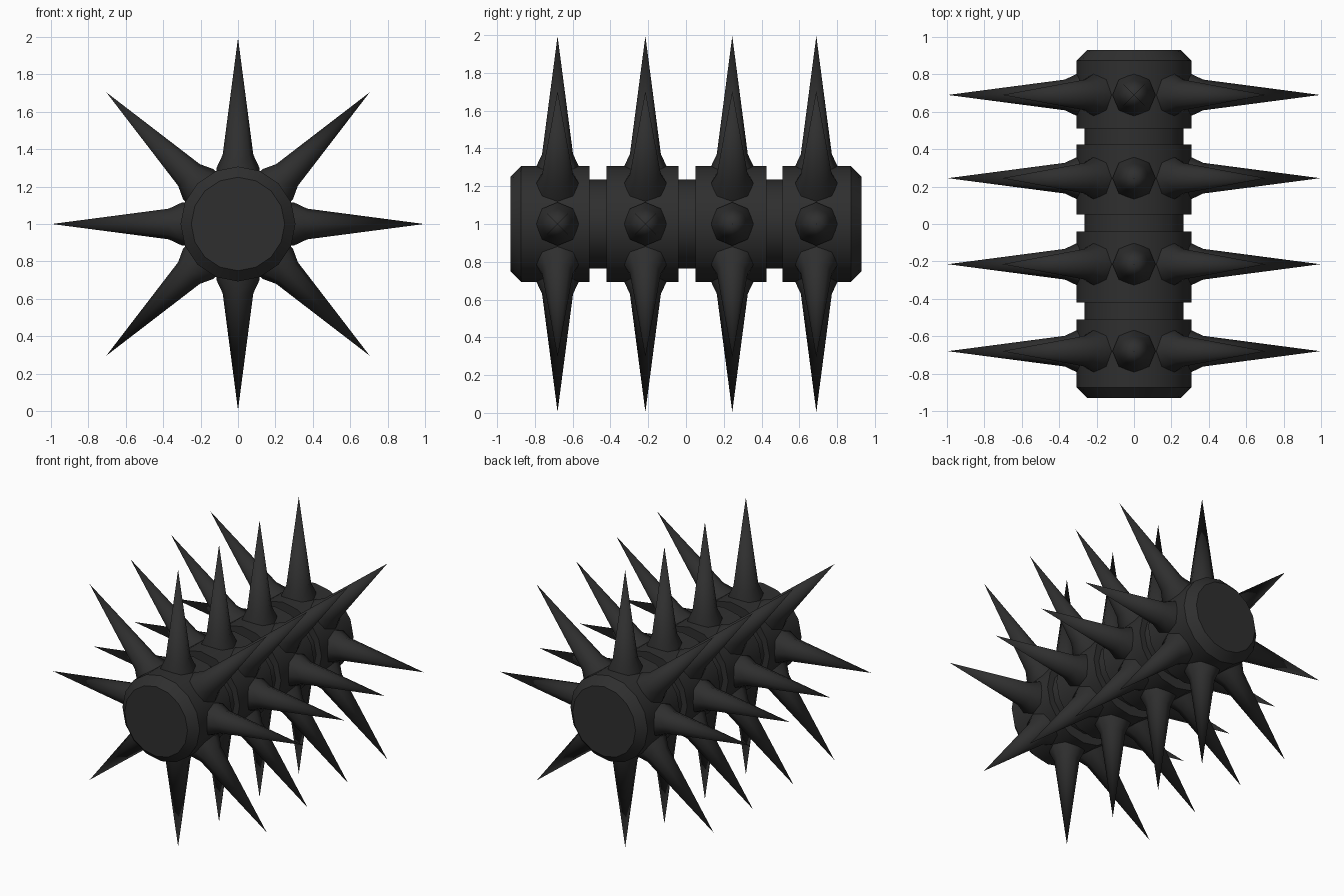
import bpy, bmesh, math
from mathutils import Matrix

if "Cube" in bpy.data.objects:
    bpy.data.objects.remove(bpy.data.objects["Cube"])

black = bpy.data.materials.new("matte black")
black.diffuse_color = (0.028, 0.028, 0.028, 1)
black.use_nodes = True
black.node_tree.nodes["Principled BSDF"].inputs["Base Color"].default_value = black.diffuse_color


def lathe(name, profile, sides, matrix, smooth, twist=0.0):
    """Revolve (radius, height) points about local z; zero radius makes a tip."""
    bm = bmesh.new()
    rings = []
    for r, h in profile:
        if r == 0:
            rings.append([bm.verts.new((0, 0, h))])
            continue
        rings.append([bm.verts.new((r * math.cos(a), r * math.sin(a), h))
                      for a in (twist + 2 * math.pi * i / sides for i in range(sides))])
    for lo, hi in zip(rings, rings[1:]):
        for i in range(sides):
            j = (i + 1) % sides
            if len(hi) == 1:
                bm.faces.new((lo[i], lo[j], hi[0]))
            else:
                bm.faces.new((lo[i], lo[j], hi[j], hi[i]))
    for ring in (rings[0], rings[-1]):
        if len(ring) > 1:
            bm.faces.new(ring)
    bmesh.ops.transform(bm, matrix=matrix, verts=bm.verts)
    bmesh.ops.recalc_face_normals(bm, faces=bm.faces)
    mesh = bpy.data.meshes.new(name)
    bm.to_mesh(mesh)
    bm.free()
    mesh.materials.append(black)
    ob = bpy.data.objects.new(name, mesh)
    bpy.context.collection.objects.link(ob)
    bpy.ops.object.select_all(action='DESELECT')
    ob.select_set(True)
    bpy.context.view_layer.objects.active = ob
    bpy.ops.object.shade_smooth_by_angle(angle=math.radians(smooth))
    return ob


# local z becomes world y, at the height of the axle
along_y = Matrix.Translation((0, 0, 1)) @ Matrix.Rotation(-math.pi / 2, 4, 'X')

# Inner core seen in the grooves, slightly flattened
lathe("core", [(0.265, -0.85), (0.265, 0.85)], 16,
      along_y @ Matrix.Diagonal((1, 0.89, 1, 1)), 30)

# Four drums, the outer two with chamfered ends
R, CAP = 0.307, 0.25
drums = [
    ("front_drum", [(CAP, -0.93), (R, -0.873), (R, -0.51)]),
    ("front_middle_drum", [(R, -0.42), (R, -0.04)]),
    ("back_middle_drum", [(R, 0.05), (R, 0.425)]),
    ("back_drum", [(R, 0.51), (R, 0.873), (CAP, 0.93)]),
]
for name, profile in drums:
    lathe(name, profile, 16, along_y, 30)

# Rings of eight flared spikes, one ring on each drum
spike = [(0.115, 0.2), (0.115, 0.3), (0.082, 0.37), (0, 0.995)]
for row, y in enumerate((-0.68, -0.215, 0.245, 0.69)):
    for k in range(8):
        place = Matrix.Translation((0, y, 1)) @ Matrix.Rotation(k * math.pi / 4, 4, 'Y')
        lathe(f"spike_{row + 1}_{k + 1}", spike, 8, place, 50)
